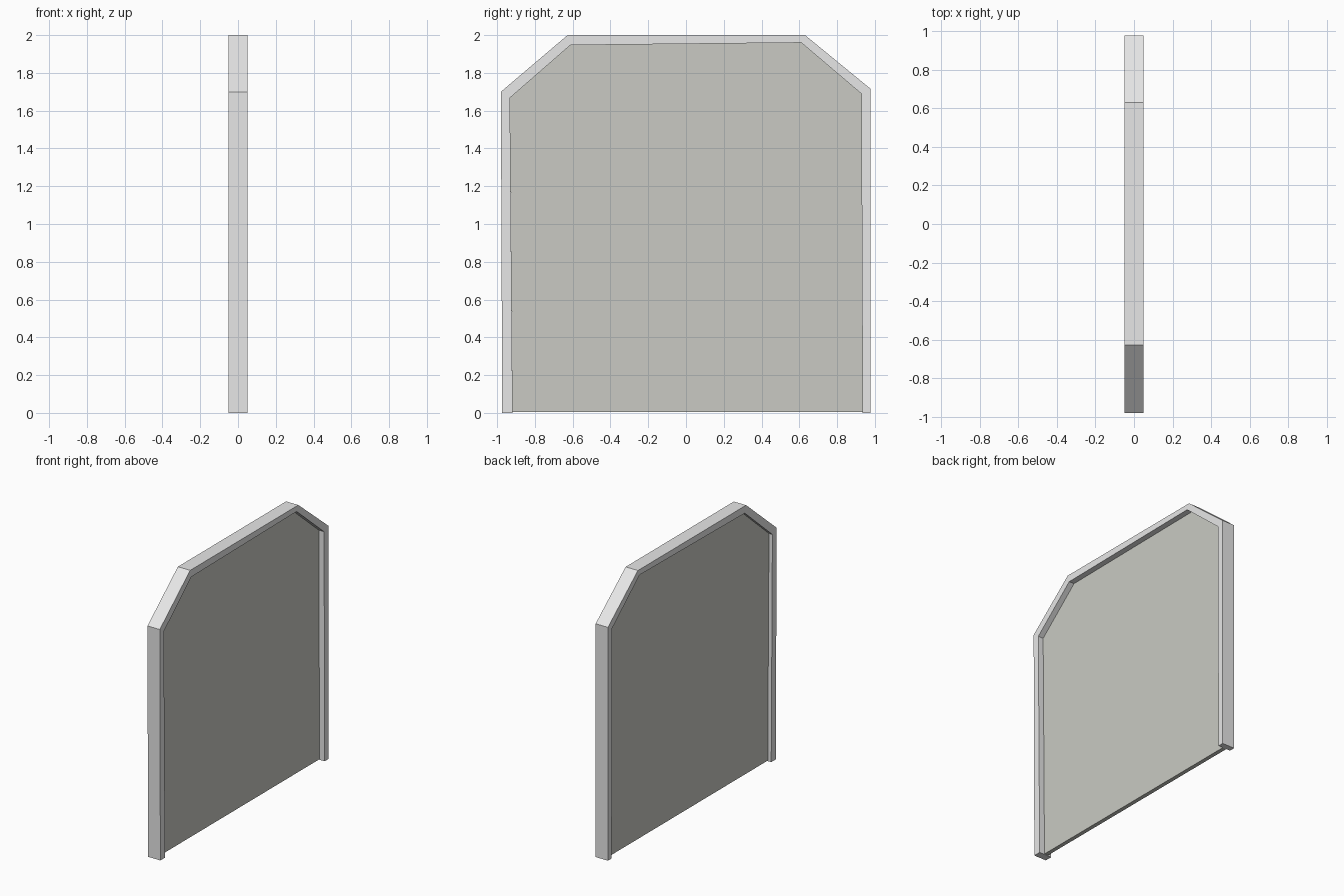
import bpy
import bmesh

if "Cube" in bpy.data.objects:
    bpy.data.objects.remove(bpy.data.objects["Cube"])


def material(name, rgb):
    m = bpy.data.materials.new(name)
    m.diffuse_color = (*rgb, 1.0)
    m.use_nodes = True
    m.node_tree.nodes["Principled BSDF"].inputs["Base Color"].default_value = m.diffuse_color
    return m


def extruded_profile(name, outline, x0, x1, mat):
    """Extrude a (y, z) outline along x into a closed solid."""
    bm = bmesh.new()
    face = bm.faces.new([bm.verts.new((x0, y, z)) for y, z in outline])
    ext = bmesh.ops.extrude_face_region(bm, geom=[face], use_keep_orig=True)
    verts = [g for g in ext["geom"] if isinstance(g, bmesh.types.BMVert)]
    bmesh.ops.translate(bm, verts=verts, vec=(x1 - x0, 0, 0))
    bmesh.ops.recalc_face_normals(bm, faces=bm.faces)
    me = bpy.data.meshes.new(name)
    bm.to_mesh(me)
    bm.free()
    me.materials.append(mat)
    ob = bpy.data.objects.new(name, me)
    bpy.context.collection.objects.link(ob)
    return ob


light_grey = material("light grey frame", (0.8, 0.8, 0.8))
stone_grey = material("warm grey panel", (0.585, 0.592, 0.546))

# Slightly uneven outer and inner edges, from left foot to right foot
outer = [(-0.973, 0), (-0.98, 1.7), (-0.627, 2.0),
         (0.63, 2.0), (0.978, 1.715), (0.978, 0)]
inner = [(-0.918, 0), (-0.932, 1.668), (-0.612, 1.947),
         (0.61, 1.96), (0.928, 1.69), (0.935, 0)]

# Door frame: open at the bottom
extruded_profile("door_frame", outer + inner[::-1], -0.05, 0.05, light_grey)

# Door panel: thin slab recessed on both sides, just above the ground
panel = [(y, max(z, 0.004)) for y, z in inner]
extruded_profile("door_panel", panel, -0.022, 0.008, stone_grey)
